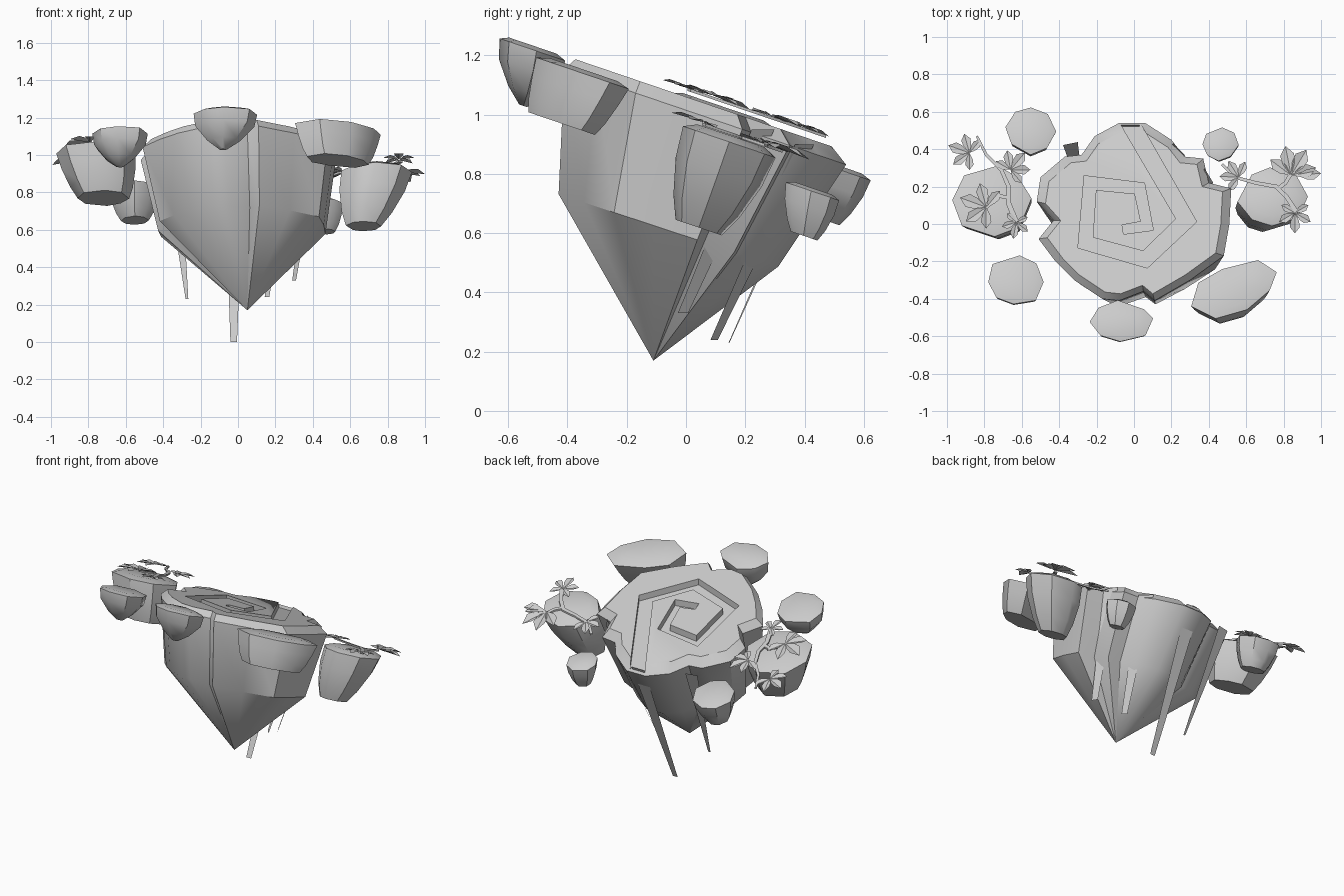
import bpy, bmesh, math, random
from mathutils import Vector

cube = bpy.data.objects.get("Cube")
if cube:
    bpy.data.objects.remove(cube)

SLOPE = 0.34  # everything leans back by the same grade
stone = bpy.data.materials.new("pale_grey")
stone.use_nodes = True
stone.diffuse_color = (0.6, 0.6, 0.6, 1)
stone.node_tree.nodes["Principled BSDF"].inputs["Base Color"].default_value = (0.6, 0.6, 0.6, 1)


def finish(name, bm, angle=35, closed=True):
    if closed:
        bmesh.ops.recalc_face_normals(bm, faces=bm.faces)
    mesh = bpy.data.meshes.new(name)
    bm.to_mesh(mesh)
    bm.free()
    obj = bpy.data.objects.new(name, mesh)
    bpy.context.collection.objects.link(obj)
    mesh.materials.append(stone)
    smooth(obj, angle)
    return obj


def smooth(obj, angle):
    bpy.ops.object.select_all(action='DESELECT')
    obj.select_set(True)
    bpy.context.view_layer.objects.active = obj
    bpy.ops.object.shade_smooth_by_angle(angle=math.radians(angle))


def loft(bm, rings, cap_end=True):
    """Join rings of points with quads and cap the ends."""
    vs = [[bm.verts.new(p) for p in ring] for ring in rings]
    n = len(vs[0])
    for a, b in zip(vs, vs[1:]):
        for i in range(n):
            j = (i + 1) % n
            bm.faces.new((a[i], b[i], b[j], a[j]))
    bm.faces.new(vs[0])
    if cap_end:
        bm.faces.new(vs[-1][::-1])
    return vs


def ribbon(name, path, w0, w1, level, low, high):
    """Mitred band following a path on the leaning plane."""
    pts = [Vector(p) for p in path]
    left, right = [], []
    for i, p in enumerate(pts):
        d0 = (p - pts[max(i - 1, 0)]).normalized()
        d1 = (pts[min(i + 1, len(pts) - 1)] - p).normalized()
        t = (d0 + d1).normalized()
        side = Vector((-t.y, t.x))
        miter = max(0.5, t.dot(d1 if d1.length else d0))
        w = (w0 + (w1 - w0) * i / (len(pts) - 1)) / 2 / miter
        left.append(p + side * w)
        right.append(p - side * w)
    bm = bmesh.new()
    rings = [[(q.x, q.y, level - SLOPE * q.y + h)
              for q, h in ((l, low), (r, low), (r, high), (l, high))]
             for l, r in zip(left, right)]
    loft(bm, rings)
    return finish(name, bm)


# Main island: scalloped rim, tapering to a point below
outline = [(-0.08, 0.54), (-0.21, 0.47), (-0.28, 0.37), (-0.37, 0.36), (-0.5, 0.25),
           (-0.52, 0.12), (-0.43, 0.02), (-0.51, -0.08), (-0.42, -0.2), (-0.32, -0.3),
           (-0.17, -0.4), (-0.08, -0.41), (0.05, -0.36), (0.11, -0.41), (0.3, -0.3),
           (0.48, -0.17), (0.51, 0.0), (0.52, 0.19), (0.4, 0.22), (0.37, 0.35),
           (0.27, 0.36), (0.2, 0.45), (0.06, 0.54)]
bm = bmesh.new()
rings = [[(x * .91, y * .91, 1.06 - SLOPE * y * .91) for x, y in outline],
         [(x, y, 1.015 - SLOPE * y) for x, y in outline]]
mid = [(x * .86 + .02, y * .78 - .11) for x, y in outline]
rings.append([(x, y, .59 - .33 * y) for x, y in mid])
vs = loft(bm, rings, cap_end=False)
tip = bm.verts.new((0.05, -0.11, 0.17))
for a, b in zip(vs[-1], vs[-1][1:] + vs[-1][:1]):
    bm.faces.new((a, tip, b))
island = finish("island", bm)

# Spiral stream bed sunk into the island top
cutter = ribbon("stream_cutter",
                [(-0.07, 0.64), (-0.01, 0.52), (0.28, 0.02), (0.06, -0.19), (-0.26, -0.1),
                 (-0.235, 0.22), (0.03, 0.19), (0.07, -0.01), (-0.06, -0.03)],
                0.1, 0.05, 1.06, -0.04, 0.15)
cutter.hide_render = True
cut = island.modifiers.new("stream", 'BOOLEAN')
cut.operation = 'DIFFERENCE'
cut.solver = 'EXACT'
cut.object = cutter
bpy.context.view_layer.objects.active = island
bpy.ops.object.modifier_apply(modifier=cut.name)
bpy.data.objects.remove(cutter)
smooth(island, 35)


# Waterfalls: tapering sheets dropping from the back rim
def waterfall(name, top, bottom, side, w0, w1):
    bm = bmesh.new()
    s = Vector(side).normalized() / 2
    t, b = Vector(top), Vector(bottom)
    bm.faces.new([bm.verts.new(p) for p in (t - s * w0, t + s * w0, b + s * w1, b - s * w1)])
    finish(name, bm, closed=False)


waterfall("waterfall_main", (-0.02, 0.53, 0.86), (-0.023, 0.145, 0), (1, 0, 0), 0.1, 0.035)
waterfall("waterfall_right", (-0.34, 0.43, 0.87), (-0.273, 0.145, 0.23), (1, 0.2, 0), 0.08, 0.015)
waterfall("waterfall_left_back", (0.24, 0.4, 0.9), (0.155, 0.095, 0.24), (-1, 1, 0), 0.09, 0.035)
waterfall("waterfall_left_side", (0.4, 0.26, 0.95), (0.3, -0.01, 0.33), (-0.6, 1, 0), 0.09, 0.04)


# Floating rocks: flat leaning top, sides narrowing downward
def rock(name, cx, cy, rx, ry, z, depth, taper, shift, turn=0, sides=8, seed=1):
    rng = random.Random(seed)
    turn = math.radians(turn)
    base = []
    for i in range(sides):
        a = math.tau * i / sides + rng.uniform(-.15, .15)
        k = rng.uniform(.94, 1.06)
        x, y = rx * k * math.cos(a), ry * k * math.sin(a)
        base.append((x * math.cos(turn) - y * math.sin(turn),
                     x * math.sin(turn) + y * math.cos(turn)))
    rings = []
    for scale, f in ((.72, -.07), (1, 0), (.93, .35), ((.93 + taper) / 2, .75), (taper, 1)):
        rings.append([(cx + x * scale + shift[0] * f, cy + y * scale + shift[1] * f,
                       z - SLOPE * y * scale - depth * f) for x, y in base])
    bm = bmesh.new()
    loft(bm, rings)
    finish(name, bm, 40)


rock("rock_front", -0.07, -0.52, .165, .11, 1.22, .19, .12, (-.01, -.03), seed=2)
rock("rock_front_left", 0.53, -0.35, .25, .13, 1.14, .17, .72, (0, -.07), 24, seed=3)
rock("rock_front_right", -0.63, -0.3, .155, .135, 1.11, .17, .15, (0, -.04), seed=4)
rock("rock_left", 0.74, 0.14, .185, .155, .91, .29, .5, (-.07, -.1), seed=5)
rock("rock_right", -0.76, 0.12, .205, .19, 1.01, .24, .65, (.04, -.07), seed=6)
rock("rock_back_right", -0.55, 0.5, .14, .125, .82, .17, .55, (0, -.05), seed=7)
rock("rock_back_left", 0.46, 0.43, .095, .09, .74, .15, .5, (.01, -.03), seed=8)


# Leaf clusters: fans of cupped pointed leaves on the leaning plane
def leaves(name, cx, cy, size, facing, level, count=5, spread=50):
    bm = bmesh.new()
    for i in range(count):
        a = math.radians(facing + (i - (count - 1) / 2) * spread)
        length = size * (1 - .12 * abs(i - (count - 1) / 2))

        def put(u, v, lift):
            x = cx + length * (u * math.cos(a) - v * math.sin(a))
            y = cy + length * (u * math.sin(a) + v * math.cos(a))
            return bm.verts.new((x, y, level - SLOPE * y + lift * length))

        base, point = put(0, 0, .05), put(1, 0, 0)
        for s in (1, -1):
            edge = [put(.4, s * .2, .12), put(.7, s * .24, .12)]
            loop = [base, point, edge[1], edge[0]]
            bm.faces.new(loop if s > 0 else loop[::-1])
    finish(name, bm, closed=False)


L, R = 0.99, 1.09
leaves("leaves_left_back", 0.84, 0.26, 0.17, 80, L, 4, 42)
leaves("leaves_left_front", 0.86, 0.06, 0.11, 270, L, 5, 60)
leaves("leaves_left_inner", 0.56, 0.25, 0.11, 150, L, 4, 55)
leaves("leaf_left_tip", 0.87, 0.26, 0.13, 5, L, 1)
leaves("leaves_right_back", -0.88, 0.38, 0.12, 160, R, 5, 55)
leaves("leaves_right_inner", -0.66, 0.29, 0.12, 50, R, 5, 50)
leaves("leaves_right_middle", -0.79, 0.09, 0.15, 160, R, 5, 55)
leaves("leaves_right_front", -0.63, 0.01, 0.09, 260, R, 5, 62)

# Vine stems
ribbon("vine_left", [(0.47, 0.32), (0.54, 0.25), (0.65, 0.22), (0.76, 0.2), (0.82, 0.14),
                     (0.87, 0.06)], 0.015, 0.025, L, -.008, .002)
ribbon("vine_left_branch", [(0.77, 0.19), (0.81, 0.22), (0.84, 0.27)], 0.02, 0.02, L, -.008, .002)
ribbon("vine_right", [(-0.84, 0.47), (-0.79, 0.37), (-0.71, 0.29), (-0.67, 0.2), (-0.67, 0.11),
                      (-0.63, 0.01)], 0.012, 0.03, R, -.008, .002)
ribbon("vine_right_branch", [(-0.67, 0.14), (-0.72, 0.15), (-0.79, 0.09)], 0.02, 0.02, R, -.008, .002)
